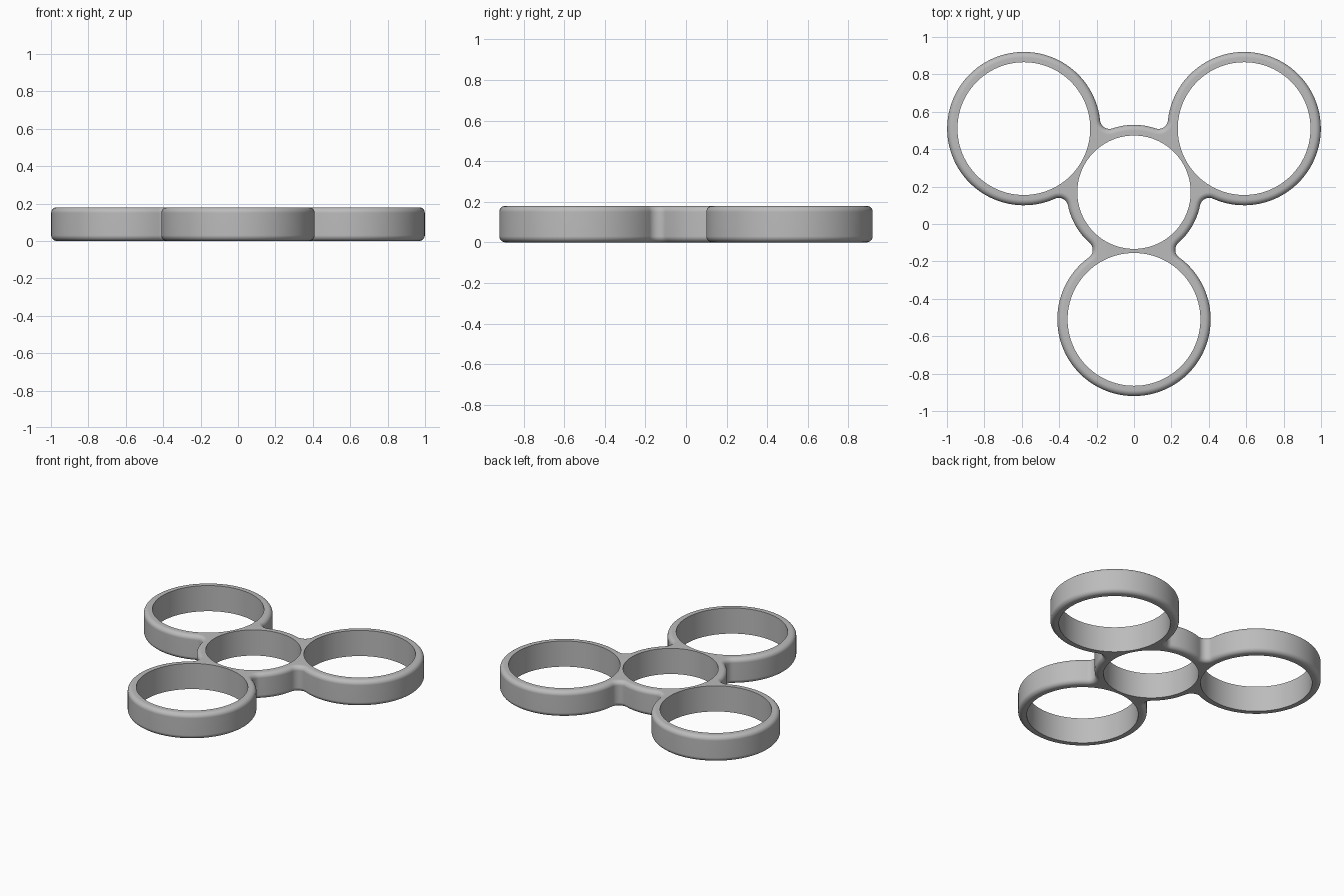
import bpy, bmesh
from math import sin, cos, pi, atan2, sqrt, radians
from mathutils import Vector

if "Cube" in bpy.data.objects:
    bpy.data.objects.remove(bpy.data.objects["Cube"])

# Dimensions
HEIGHT, ROUND = 0.18, 0.03
HUB_R, HUB_HOLE = 0.36, 0.303
LOBE_R, LOBE_HOLE = 0.41, 0.355
FILLET, REACH = 0.05, 0.68
HUB = Vector((0, 0.17))
TURNS = [radians(a) for a in (30, 150, 270)]

# Centre of the fillet tangent to hub and lobe, in the arm's own frame
along = (REACH**2 + (HUB_R + FILLET)**2 - (LOBE_R + FILLET)**2) / (2 * REACH)
side = sqrt((HUB_R + FILLET)**2 - along**2)
phi, psi = atan2(side, along), atan2(side, REACH - along)


def polar(radius, angle):
    return Vector((radius * cos(angle), radius * sin(angle)))


def arc(centre, radius, start, end, count):
    return [centre + polar(radius, start + (end - start) * i / count)
            for i in range(count)]


def outline(inset):
    """Three-lobed outer contour, moved inward by inset."""
    pts = []
    for t in TURNS:
        u, v = polar(1, t), polar(1, t + pi / 2)
        lobe = HUB + REACH * u
        right, left = HUB + along * u - side * v, HUB + along * u + side * v
        pts += arc(right, FILLET + inset, t + pi - phi, t + psi, 12)
        pts += arc(lobe, LOBE_R - inset, t - pi + psi, t + pi - psi, 80)
        pts += arc(left, FILLET + inset, t - psi, t - pi + phi, 12)
        pts += arc(HUB, HUB_R - inset, t + phi, t + 2 * pi / 3 - phi, 12)
    return pts


bm = bmesh.new()


def ring(points, z):
    return [bm.verts.new((p.x, p.y, z)) for p in points]


def bridge(a, b):
    for i in range(len(a)):
        j = (i + 1) % len(a)
        bm.faces.new((a[i], a[j], b[j], b[i]))


# Outer wall with rounded top and bottom edges
steps = [(ROUND * (1 - sin(q)), ROUND * (1 - cos(q)))
         for q in (i * pi / 12 for i in range(7))]
levels = steps + [(inset, HEIGHT - z) for inset, z in reversed(steps)]
rings = [ring(outline(inset), z) for inset, z in levels]
for lower, upper in zip(rings, rings[1:]):
    bridge(lower, upper)
bottom_loops, top_loops = [rings[0]], [rings[-1]]

# Straight walls of the four holes
holes = [(HUB, HUB_HOLE)] + [(HUB + polar(REACH, t), LOBE_HOLE) for t in TURNS]
for centre, radius in holes:
    circle = arc(centre, radius, 0, 2 * pi, 96)
    low, high = ring(circle, 0), ring(circle, HEIGHT)
    bridge(high, low)
    bottom_loops.append(low)
    top_loops.append(high)

# Flat top and bottom faces around the holes
for loops, direction in ((bottom_loops, -1), (top_loops, 1)):
    edges = [bm.edges.get((loop[i - 1], loop[i]))
             for loop in loops for i in range(len(loop))]
    bmesh.ops.triangle_fill(bm, edges=edges, use_beauty=True,
                            normal=(0, 0, direction))
bmesh.ops.recalc_face_normals(bm, faces=bm.faces[:])

mesh = bpy.data.meshes.new("spinner_frame")
bm.to_mesh(mesh)
bm.free()
frame = bpy.data.objects.new("spinner_frame", mesh)
bpy.context.collection.objects.link(frame)

# Plain grey material
grey = bpy.data.materials.new("plain_grey")
grey.use_nodes = True
colour = (0.5, 0.5, 0.5, 1)
grey.diffuse_color = colour
grey.node_tree.nodes["Principled BSDF"].inputs["Base Color"].default_value = colour
mesh.materials.append(grey)

# Smooth walls, crisp hole rims
bpy.ops.object.select_all(action='DESELECT')
frame.select_set(True)
bpy.context.view_layer.objects.active = frame
bpy.ops.object.shade_smooth_by_angle(angle=radians(35))
weighted = frame.modifiers.new("even_shading", 'WEIGHTED_NORMAL')
weighted.keep_sharp = True
